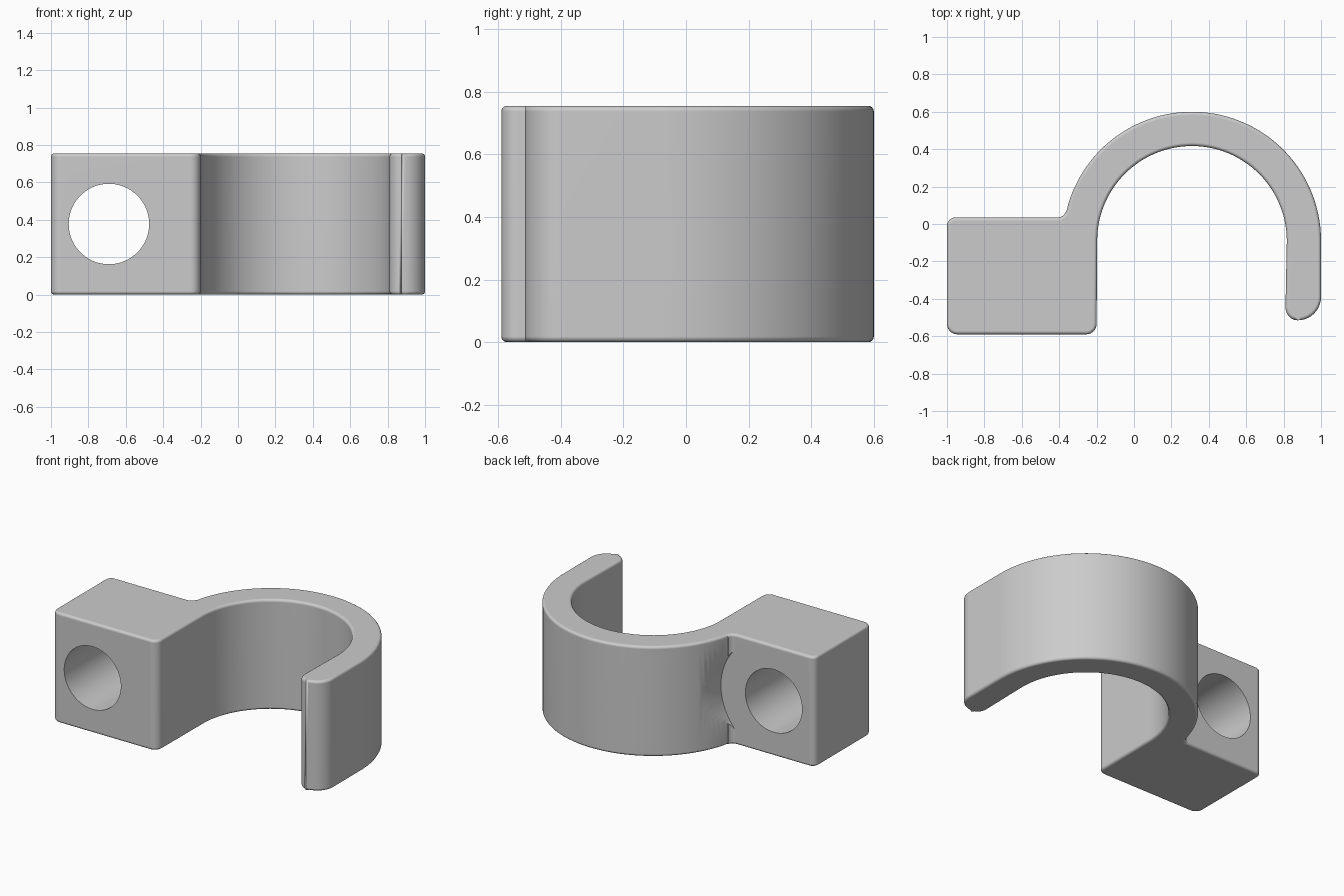
import bpy, bmesh
from math import sin, cos, pi, radians
from mathutils import Vector

cube = bpy.data.objects.get("Cube")
if cube:
    bpy.data.objects.remove(cube, do_unlink=True)

HEIGHT = 0.755
CENTRE = Vector((0.31, -0.09))
HOLE_X, HOLE_Z = -0.69, HEIGHT / 2

grey = bpy.data.materials.new("light_grey")
grey.use_nodes = True
colour = (0.6, 0.6, 0.6, 1)
grey.diffuse_color = colour
grey.node_tree.nodes["Principled BSDF"].inputs["Base Color"].default_value = colour


def arc(radius, start, end, steps=56):
    """Points along the hook ring, angles in degrees."""
    angles = [radians(start + (end - start) * i / steps) for i in range(steps + 1)]
    return [CENTRE + radius * Vector((cos(a), sin(a))) for a in angles]


def corner(point, before, after, steps=6):
    """Rounded corner running from point+before to point+after."""
    p, a, b = Vector(point), Vector(before), Vector(after)
    turns = [pi / 2 * i / steps for i in range(steps + 1)]
    return [p + a * (1 - sin(t)) + b * (1 - cos(t)) for t in turns]


def cutter(name, radius, y0, y1):
    """Hidden round cutter lying along y through the screw hole."""
    bpy.ops.mesh.primitive_cylinder_add(
        vertices=96, radius=radius, depth=y1 - y0,
        location=(HOLE_X, (y0 + y1) / 2, HOLE_Z), rotation=(pi / 2, 0, 0))
    ob = bpy.context.object
    ob.name = name
    ob.hide_render = True
    return ob


# Clip outline: mounting block, ring and free prong
outline = (
    corner((-1, 0.035), (0.045, 0), (0, -0.045))
    + corner((-1, -0.59), (0, 0.055), (0.055, 0))
    + corner((-0.2, -0.59), (-0.055, 0), (0, 0.055))
    + arc(0.507, 180, 0)
    + corner((0.81, -0.515), (0, 0.07), (0.065, 0))
    + corner((1, -0.515), (-0.125, 0), (0, 0.125), 10)
    + arc(0.69, 0, 167)
    + corner((-0.374, 0.035), (0.007, 0.028), (-0.03, 0), 4)
)

# Extrude the outline and round its top and bottom rims
bm = bmesh.new()
base = bm.faces.new([bm.verts.new((p.x, p.y, 0)) for p in outline])
lifted = bmesh.ops.extrude_face_region(bm, geom=[base], use_keep_orig=True)
bmesh.ops.translate(bm, vec=(0, 0, HEIGHT),
                    verts=[v for v in lifted["geom"] if isinstance(v, bmesh.types.BMVert)])
bmesh.ops.recalc_face_normals(bm, faces=bm.faces)
rims = [e for e in bm.edges if abs(e.verts[0].co.z - e.verts[1].co.z) < 0.001]
bmesh.ops.bevel(bm, geom=rims, offset=0.018, offset_type='OFFSET', segments=4,
                profile=0.5, affect='EDGES', clamp_overlap=False)
mesh = bpy.data.meshes.new("pipe_clip")
bm.to_mesh(mesh)
bm.free()
mesh.materials.append(grey)
clip = bpy.data.objects.new("pipe_clip", mesh)
bpy.context.collection.objects.link(clip)

# Screw hole, and the clearance for the screw head behind the block
cutters = [cutter("screw_hole_cutter", 0.215, -0.9, 0.5),
           cutter("screw_head_cutter", 0.4, 0.036, 0.7)]
for tool in cutters:
    cut = clip.modifiers.new(tool.name, 'BOOLEAN')
    cut.operation = 'DIFFERENCE'
    cut.solver = 'EXACT'
    cut.object = tool

bpy.ops.object.select_all(action='DESELECT')
clip.select_set(True)
bpy.context.view_layer.objects.active = clip
for tool in cutters:
    bpy.ops.object.modifier_apply(modifier=tool.name)
    bpy.data.objects.remove(tool, do_unlink=True)

# Smooth rims with crisp hole edges and flat broad faces
bpy.ops.object.shade_smooth_by_angle(angle=radians(35))
weighted = clip.modifiers.new("flat_face_normals", 'WEIGHTED_NORMAL')
weighted.keep_sharp = True
